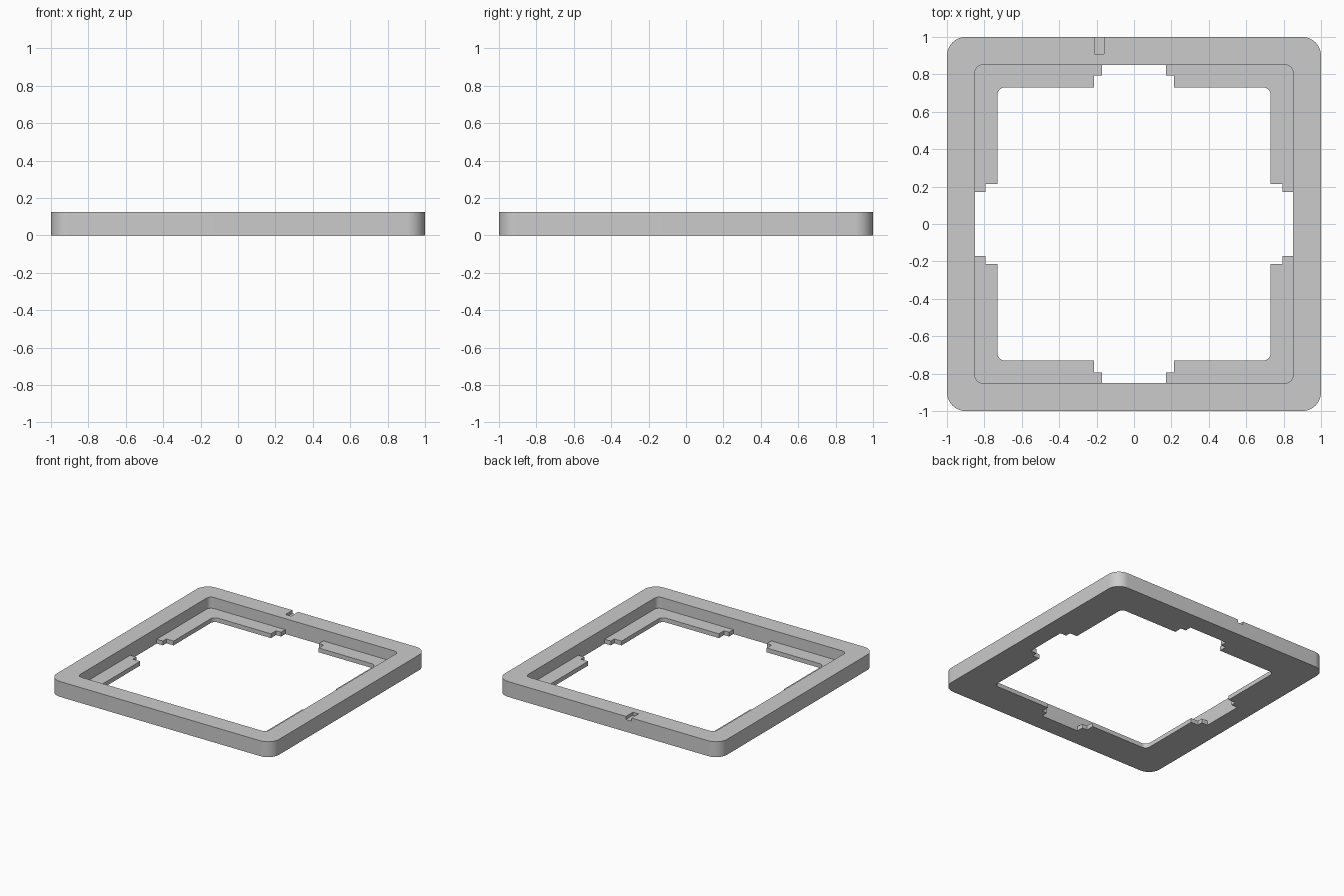
import bpy, bmesh
from math import cos, sin, pi
from mathutils import Vector

if "Cube" in bpy.data.objects:
    bpy.data.objects.remove(bpy.data.objects["Cube"])

HEIGHT, LIP = 0.125, 0.035
OUTER, POCKET, OPENING = 1.0, 0.85, 0.73

grey = bpy.data.materials.new("plain_grey")
grey.use_nodes = True
grey.diffuse_color = (0.6, 0.6, 0.6, 1)
grey.node_tree.nodes["Principled BSDF"].inputs["Base Color"].default_value = (0.6, 0.6, 0.6, 1)


def corner_arc(half, radius, steps=10):
    """Rounded corner in the +x +y quadrant, running from +x towards +y."""
    c = half - radius
    return [Vector((c + radius * cos(a), c + radius * sin(a)))
            for a in (pi / 2 * i / steps for i in range(steps + 1))]


def four_fold(quarter):
    """Repeat a quarter outline around the centre."""
    points = []
    for turn in range(4):
        for p in quarter:
            x, y = p
            for _ in range(turn):
                x, y = -y, x
            points.append((x, y))
    return points


def prism(name, outline, z0, z1):
    bm = bmesh.new()
    base = bm.faces.new([bm.verts.new((x, y, z0)) for x, y in outline])
    top = bmesh.ops.extrude_face_region(bm, geom=[base])["geom"]
    bmesh.ops.translate(bm, vec=(0, 0, z1 - z0),
                        verts=[v for v in top if isinstance(v, bmesh.types.BMVert)])
    bmesh.ops.recalc_face_normals(bm, faces=bm.faces)
    mesh = bpy.data.meshes.new(name)
    bm.to_mesh(mesh)
    bm.free()
    mesh.materials.append(grey)
    obj = bpy.data.objects.new(name, mesh)
    bpy.context.collection.objects.link(obj)
    return obj


def carve(target, cutter):
    cutter.hide_render = True
    mod = target.modifiers.new("carve", 'BOOLEAN')
    mod.operation, mod.solver, mod.object = 'DIFFERENCE', 'EXACT', cutter
    bpy.context.view_layer.objects.active = target
    bpy.ops.object.modifier_apply(modifier=mod.name)
    bpy.data.objects.remove(cutter)


# Solid rounded plate
frame = prism("square_frame", four_fold(corner_arc(OUTER, 0.1)), 0, HEIGHT)

# Recess above the support lip
carve(frame, prism("recess_cutter", four_fold(corner_arc(POCKET, 0.04)), LIP, HEIGHT + 0.1))

# Central opening with a stepped gap in the middle of each side
gap, step, shelf = 0.17, 0.215, 0.795
quarter = [(POCKET, gap), (shelf, gap), (shelf, step), (OPENING, step)]
quarter += corner_arc(OPENING, 0.04)
quarter += [(step, OPENING), (step, shelf), (gap, shelf), (gap, POCKET)]
carve(frame, prism("opening_cutter", four_fold(quarter), -0.1, LIP + 0.04))

# Shallow index notch in the back rim
notch = [(-0.21, 0.91), (-0.16, 0.91), (-0.16, 1.1), (-0.21, 1.1)]
carve(frame, prism("notch_cutter", notch, HEIGHT - 0.025, HEIGHT + 0.1))

# Smooth rounded corners, crisp edges
bpy.ops.object.select_all(action='DESELECT')
frame.select_set(True)
bpy.context.view_layer.objects.active = frame
bpy.ops.object.shade_smooth_by_angle(angle=pi / 6)
